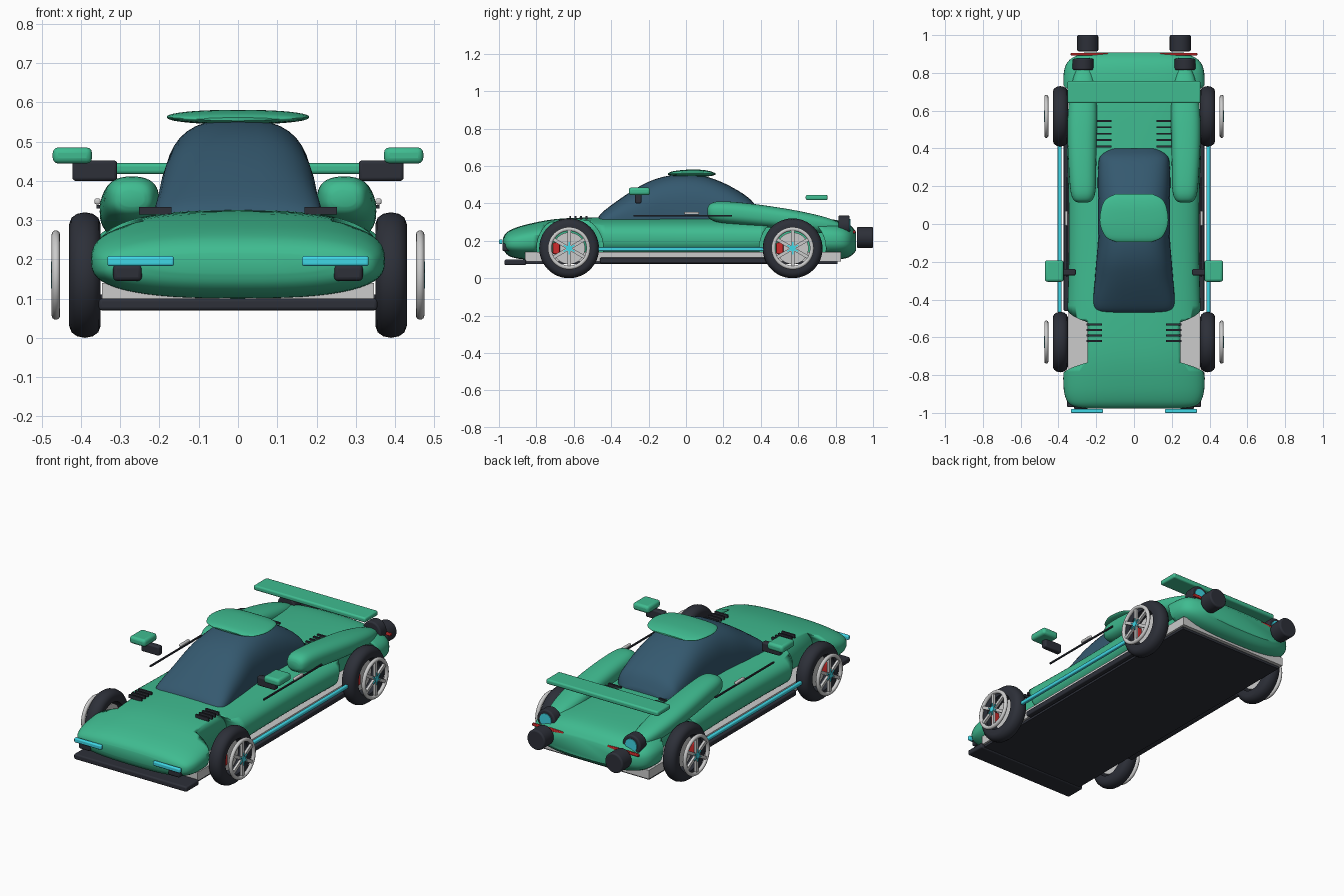
import bpy, bmesh
from math import sin, cos, pi, copysign
from mathutils import Matrix, Vector

if "Cube" in bpy.data.objects:
    bpy.data.objects.remove(bpy.data.objects["Cube"])


def material(name, rgb):
    m = bpy.data.materials.new(name)
    m.diffuse_color = (*rgb, 1)
    m.use_nodes = True
    m.node_tree.nodes["Principled BSDF"].inputs["Base Color"].default_value = m.diffuse_color
    return m


GREEN = material("green_paint", (0.05, 0.5, 0.28))
GLASS = material("tinted_glass", (0.035, 0.10, 0.16))
DARK = material("dark_trim", (0.026, 0.029, 0.04))
CYAN = material("cyan_glow", (0.05, 0.68, 0.79))
RED = material("red_glow", (0.62, 0.025, 0.025))


def finish(name, bm, mat=None, mirror=False, bevel=0, smooth=True):
    bmesh.ops.recalc_face_normals(bm, faces=bm.faces)
    me = bpy.data.meshes.new(name)
    bm.to_mesh(me)
    bm.free()
    ob = bpy.data.objects.new(name, me)
    bpy.context.collection.objects.link(ob)
    if mat:
        me.materials.append(mat)
    if bevel:
        b = ob.modifiers.new("bevel", 'BEVEL')
        b.width, b.segments = bevel, 3
    if mirror:
        ob.modifiers.new("mirror", 'MIRROR').use_mirror_merge = False
    if smooth:
        bpy.ops.object.select_all(action='DESELECT')
        ob.select_set(True)
        bpy.context.view_layer.objects.active = ob
        bpy.ops.object.shade_smooth_by_angle(angle=0.7)
    return ob


def box(name, x, y, z, mat=None, mirror=False, bevel=0):
    """Box from (min, max) ranges."""
    bm = bmesh.new()
    size = [r[1] - r[0] for r in (x, y, z)]
    mid = [(r[1] + r[0]) / 2 for r in (x, y, z)]
    bmesh.ops.create_cube(bm, size=1, matrix=Matrix.Translation(mid) @ Matrix.Diagonal((*size, 1)))
    return finish(name, bm, mat, mirror, bevel, bevel > 0)


def cylinder(name, centre, radius, depth, axis, mat=None, mirror=False, bevel=0):
    bm = bmesh.new()
    rot = Matrix.Rotation(pi / 2, 4, axis)
    bmesh.ops.create_cone(bm, cap_ends=True, segments=40, radius1=radius, radius2=radius,
                          depth=depth, matrix=Matrix.Translation(centre) @ rot)
    return finish(name, bm, mat, mirror, bevel)


def loft(name, stations, power, mat, mirror=False, n=40, sub=4):
    """Superellipse sections (y, x_centre, half_width, z_low, z_high), smoothly interpolated."""
    P = [Vector(s) for s in stations]
    path = []
    for i in range(len(P) - 1):
        a, b, c, d = P[max(i - 1, 0)], P[i], P[i + 1], P[min(i + 2, len(P) - 1)]
        for k in range(sub):
            t = k / sub
            path.append(0.5 * (2 * b + (c - a) * t + (2 * a - 5 * b + 4 * c - d) * t * t
                               + (3 * b - a - 3 * c + d) * t ** 3))
    path.append(P[-1])
    bm = bmesh.new()
    rings = []
    for y, xc, hw, lo, hi in path:
        ring = []
        for j in range(n):
            c, s = cos(2 * pi * j / n), sin(2 * pi * j / n)
            px = copysign(abs(c) ** (2 / power), c)
            pz = copysign(abs(s) ** (2 / power), s)
            ring.append(bm.verts.new((xc + hw * px, y, (lo + hi) / 2 + (hi - lo) / 2 * pz)))
        rings.append(ring)
    for r0, r1 in zip(rings, rings[1:]):
        for j in range(n):
            bm.faces.new((r0[j], r0[(j + 1) % n], r1[(j + 1) % n], r1[j]))
    bm.faces.new(rings[0])
    bm.faces.new(rings[-1])
    return finish(name, bm, mat, mirror)


def lathe(name, profile, x, y, z, mat=None, n=48):
    """Closed profile of (x offset, radius) spun around the wheel axis."""
    bm = bmesh.new()
    rings = [[bm.verts.new((x + dx, y + r * cos(2 * pi * j / n), z + r * sin(2 * pi * j / n)))
              for j in range(n)] for dx, r in profile]
    for i, r1 in enumerate(rings):
        r0 = rings[i - 1]
        for j in range(n):
            bm.faces.new((r0[j], r0[(j + 1) % n], r1[(j + 1) % n], r1[j]))
    return finish(name, bm, mat, True)


def spokes(name, x, y, z, r0, r1, wide, thick, mat=None):
    bm = bmesh.new()
    for k in range(6):
        m = (Matrix.Translation((x, y, z)) @ Matrix.Rotation(k * pi / 3, 4, 'X')
             @ Matrix.Translation((0, 0, (r0 + r1) / 2)) @ Matrix.Diagonal((thick, wide, r1 - r0, 1)))
        bmesh.ops.create_cube(bm, size=1, matrix=m)
    return finish(name, bm, mat, True, smooth=False)


# Main body shell
body = loft("body", [
    (-.978, 0, .23, .165, .215), (-.965, 0, .32, .135, .238), (-.93, 0, .358, .112, .262),
    (-.85, 0, .374, .10, .288), (-.7, 0, .37, .10, .316), (-.5, 0, .355, .10, .325),
    (-.2, 0, .346, .10, .325), (.1, 0, .346, .10, .325), (.4, 0, .356, .10, .325),
    (.65, 0, .37, .10, .322), (.8, 0, .372, .10, .312), (.87, 0, .34, .112, .29),
    (.908, 0, .26, .145, .25)], 2.7, GREEN, n=56)

# Wheel wells cut from the body
for y in (-.62, .57):
    well = cylinder("wheel_well_cutter", (.395, y, .16), .178, .30, 'Y', mirror=True)
    well.hide_render = True
    well.hide_set(True)
    cut = body.modifiers.new("wheel_well", 'BOOLEAN')
    cut.operation, cut.object, cut.solver = 'DIFFERENCE', well, 'EXACT'

# Cabin glass and roof cap
loft("cabin_glass", [
    (-.475, 0, .16, .25, .312), (-.455, 0, .208, .22, .345), (-.4, 0, .216, .20, .39),
    (-.3, 0, .208, .15, .46), (-.2, 0, .20, .14, .516), (-.1, 0, .192, .13, .547),
    (0, 0, .19, .13, .556), (.1, 0, .19, .13, .545), (.2, 0, .192, .14, .51),
    (.3, 0, .19, .16, .455), (.36, 0, .178, .20, .405), (.4, 0, .12, .25, .335)], 2.8, GLASS)
loft("roof_cap", [
    (-.096, 0, .09, .553, .561), (-.07, 0, .148, .547, .572), (0, 0, .18, .544, .58),
    (.08, 0, .174, .544, .58), (.13, 0, .15, .546, .572), (.158, 0, .10, .553, .561)], 2.2, GREEN)

# Rear haunches
loft("rear_haunch", [
    (.115, .27, .03, .335, .375), (.13, .27, .052, .315, .398), (.18, .27, .067, .298, .411),
    (.3, .273, .073, .285, .404), (.45, .275, .077, .27, .385), (.6, .272, .077, .255, .36),
    (.75, .268, .06, .24, .325), (.85, .262, .03, .24, .285)], 2.5, GREEN, True)

# Underbody
box("chassis", (-.347, .347), (-.86, .83), (.09, .14))
box("floor_panel", (-.335, .335), (-.86, .81), (.076, .09), DARK)
box("front_splitter", (-.355, .355), (-.97, -.855), (.07, .10), DARK, bevel=.008)
box("side_skirt", (.34, .372), (-.46, .44), (.08, .11), DARK, True, .006)
box("side_glow_strip", (.384, .404), (-.47, .44), (.146, .166), CYAN, True, .005)

# Rear wing
box("rear_wing", (-.352, .352), (.64, .757), (.417, .445), GREEN, bevel=.009)

# Door trim and handle
box("door_trim", (.352, .36), (-.28, .245), (.33, .338), DARK, True)
box("door_handle", (.35, .366), (-.01, .07), (.34, .355), None, True, .005)

# Side mirrors
box("mirror_arm", (.308, .422), (-.272, -.238), (.40, .452), DARK, True, .008)
box("mirror_shell", (.372, .472), (-.306, -.192), (.444, .485), GREEN, True, .014)

# Hood and deck vents
for i in range(4):
    y = -.532 - i * .029
    box("hood_vent", (.17, .252), (y - .005, y + .005), (.314, .333), DARK, True)
for i in range(5):
    y = .41 + i * .034
    box("deck_vent", (.118, .212), (y - .005, y + .005), (.312, .331), DARK, True)

# Front lights and intakes
box("headlight_bar", (.163, .333), (-1, -.98), (.183, .208), CYAN, True, .006)
box("front_intake", (.245, .318), (-.982, -.94), (.145, .186), DARK, True, .01)

# Tail lights and exhausts
box("tail_light_bar", (.138, .335), (.892, .906), (.24, .256), RED, True, .004)
cylinder("upper_exhaust", (.269, .845, .28), .056, .06, 'X', DARK, True, .008)
cylinder("exhaust_glow", (.269, .873, .28), .036, .012, 'X', CYAN, True)
cylinder("lower_exhaust", (.245, .957, .218), .056, .086, 'X', DARK, True, .008)

# Wheels
TYRE = [(-.038, .10), (-.04, .13), (-.034, .146), (-.02, .156), (0, .16),
        (.02, .156), (.034, .146), (.04, .13), (.038, .10)]
RIM = [(.011 * cos(a * pi / 5), .103 + .011 * sin(a * pi / 5)) for a in range(10)]
for side, y in (("front", -.625), ("rear", .57)):
    lathe(side + "_tyre", TYRE, .39, y, .16, DARK)
    lathe(side + "_rim", RIM, .464, y, .16)
    spokes(side + "_spokes", .464, y, .16, .0, .10, .018, .014)
    spokes(side + "_hub_star", .472, y, .16, .0, .034, .007, .008, CYAN)
    cylinder(side + "_hub", (.468, y, .16), .016, .018, 'Y', CYAN, True)
    cylinder(side + "_brake_disc", (.375, y, .16), .085, .014, 'Y', None, True)
    box(side + "_brake_caliper", (.366, .41), (y - .088, y - .05), (.13, .19), RED, True, .006)
